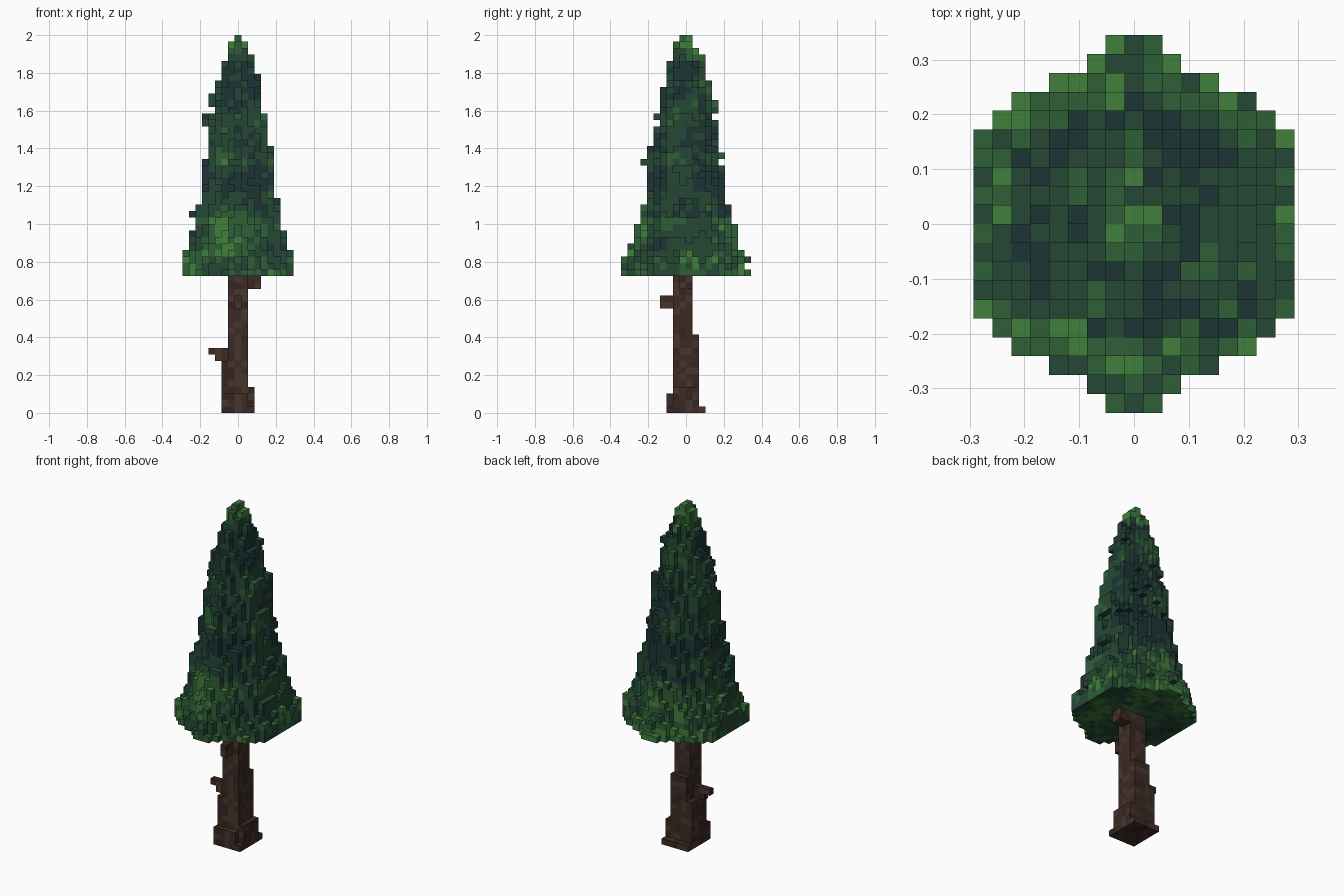
import bpy, bmesh, math, random
from mathutils import Vector, noise

if "Cube" in bpy.data.objects:
    bpy.data.objects.remove(bpy.data.objects["Cube"])

random.seed(4)
V = 2 / 58  # voxel edge length


def material(name, rgb):
    m = bpy.data.materials.new(name)
    m.diffuse_color = (*rgb, 1)
    m.use_nodes = True
    m.node_tree.nodes["Principled BSDF"].inputs["Base Color"].default_value = m.diffuse_color
    return m


DIRS = {
    (1, 0, 0): [(1, 0, 0), (1, 1, 0), (1, 1, 1), (1, 0, 1)],
    (-1, 0, 0): [(0, 0, 0), (0, 0, 1), (0, 1, 1), (0, 1, 0)],
    (0, 1, 0): [(0, 1, 0), (0, 1, 1), (1, 1, 1), (1, 1, 0)],
    (0, -1, 0): [(0, 0, 0), (1, 0, 0), (1, 0, 1), (0, 0, 1)],
    (0, 0, 1): [(0, 0, 1), (1, 0, 1), (1, 1, 1), (0, 1, 1)],
    (0, 0, -1): [(0, 0, 0), (0, 1, 0), (1, 1, 0), (1, 0, 0)],
}


def voxel_object(name, cells, mats, shade):
    """Skin a set of voxels with only their exposed faces."""
    bm, verts = bmesh.new(), {}
    for c in sorted(cells):
        for d, quad in DIRS.items():
            if tuple(a + b for a, b in zip(c, d)) in cells:
                continue
            loop = []
            for q in quad:
                k = tuple(a + b for a, b in zip(c, q))
                if k not in verts:
                    # x columns are centred on 0, y rows have an edge on 0
                    verts[k] = bm.verts.new(((k[0] - 0.5) * V, k[1] * V, k[2] * V))
                loop.append(verts[k])
            bm.faces.new(loop).material_index = shade(c)
    me = bpy.data.meshes.new(name)
    bm.to_mesh(me)
    bm.free()
    for m in mats:
        me.materials.append(m)
    ob = bpy.data.objects.new(name, me)
    bpy.context.collection.objects.link(ob)


def block(x0, x1, y0, y1, z0, z1):
    return {(x, y, z) for x in range(x0, x1) for y in range(y0, y1) for z in range(z0, z1)}


# Foliage: stepped hexagonal cone, apothem (in voxels) against height
PROFILE = [(0.724, 8.8), (0.83, 8.0), (0.9, 7.3), (1.0, 6.5), (1.1, 5.9), (1.2, 5.2),
           (1.4, 4.7), (1.5, 4.2), (1.7, 3.3), (1.83, 2.4), (1.93, 1.5), (2.0, 0.5)]


def apothem(z):
    for (z0, a0), (z1, a1) in zip(PROFILE, PROFILE[1:]):
        if z <= z1:
            return a0 + (a1 - a0) * (z - z0) / (z1 - z0)
    return PROFILE[-1][1]


leaves = set()
for k in range(21, 58):
    a = apothem((k + 0.5) * V)
    if k == 21:
        a = 8.75
    for x in range(-8, 9):
        for y in range(-10, 10):
            h = max(abs(x), 0.5 * abs(x) + 0.866 * abs(y + 0.5))
            jitter = 0 if k in (21, 57) else random.uniform(-0.3, 0.3)
            if h <= a + jitter:
                leaves.add((x, y, k))

# Stray twig tips sticking out of the cone
for tip in [(0, 1, 3, 5, 46, 48), (-1, 1, -7, -5, 38, 39), (-7, -5, -2, 0, 30, 31),
            (-4, -3, -1, 1, 47, 49), (-5, -3, 0, 1, 44, 46), (5, 6, -2, 1, 38, 41)]:
    leaves |= block(*tip)


def leaf_shade(c):
    z = c[2] * V
    n = noise.noise(Vector(c) * 0.22) + random.uniform(-0.35, 0.35)
    n += 0.3 if z < 1.02 or z > 1.85 else -0.2
    n -= 0.35 * math.exp(-((z - 1.2) / 0.07) ** 2)
    return 0 if n < -0.4 else 1 if n < 0.22 else 2 if n < 0.62 else 3


voxel_object("foliage", leaves, [
    material("needles_dark", (0.012, 0.036, 0.036)),
    material("needles_mid", (0.018, 0.064, 0.035)),
    material("needles_light", (0.028, 0.115, 0.039)),
    material("needles_bright", (0.052, 0.21, 0.044))], leaf_shade)

# Trunk: shaft, thicker lower part, root flare and branch stubs
trunk = set()
for part in [(-1, 2, -2, 1, 0, 21), (-1, 2, -2, 2, 0, 12), (-2, 2, -2, 2, 0, 8),
             (-2, 3, -2, 2, 0, 4), (-2, 2, -3, 2, 0, 3), (-2, 3, -3, 3, 0, 1),
             (1, 2, -3, -2, 0, 2),
             (-4, -1, -1, 0, 9, 10), (-3, -1, -1, 0, 8, 9),
             (2, 4, -1, 1, 19, 21), (0, 1, -4, -2, 16, 18)]:
    trunk |= block(*part)

voxel_object("trunk", trunk, [
    material("bark_dark", (0.036, 0.018, 0.014)),
    material("bark", (0.046, 0.023, 0.018)),
    material("bark_light", (0.064, 0.035, 0.026))],
    lambda c: random.choice((0, 1, 1, 2)))
